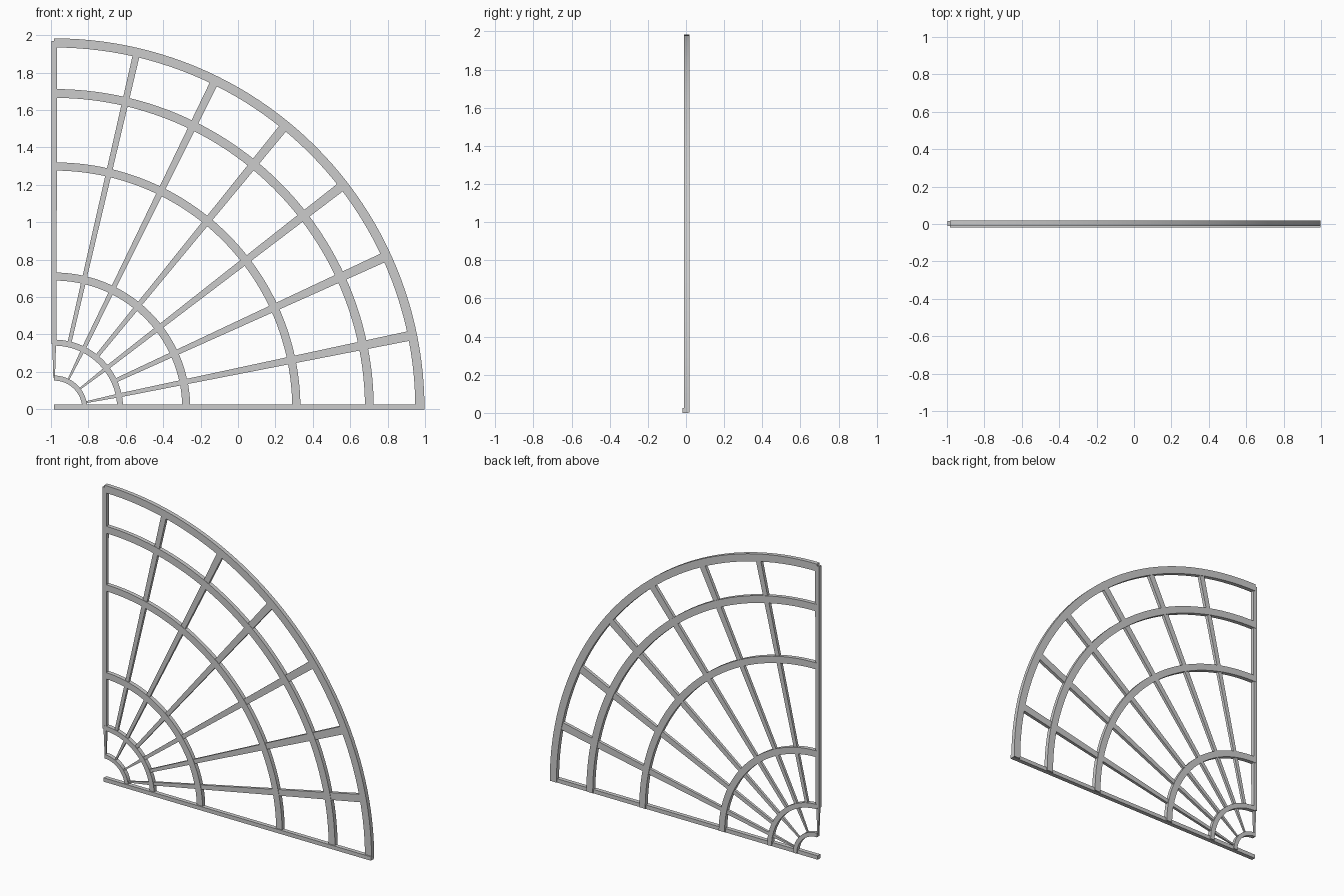
import bpy, bmesh
from math import sin, cos, pi, radians

if "Cube" in bpy.data.objects:
    bpy.data.objects.remove(bpy.data.objects["Cube"])

CX, CZ = -0.983, 0.003          # hub of the fan
Y_FRONT, Y_BACK = -0.01, 0.018  # depth of the rings


def sweep(name, sections, smooth=False):
    """Join a row of four-cornered cross-sections into a closed bar."""
    bm = bmesh.new()
    rows = [[bm.verts.new(p) for p in s] for s in sections]
    for a, b in zip(rows, rows[1:]):
        for i in range(4):
            j = (i + 1) % 4
            bm.faces.new((a[i], a[j], b[j], b[i]))
    bm.faces.new(rows[0])
    bm.faces.new(rows[-1])
    bmesh.ops.recalc_face_normals(bm, faces=bm.faces)
    mesh = bpy.data.meshes.new(name)
    bm.to_mesh(mesh)
    bm.free()
    obj = bpy.data.objects.new(name, mesh)
    bpy.context.collection.objects.link(obj)
    if smooth:
        bpy.ops.object.select_all(action='DESELECT')
        obj.select_set(True)
        bpy.context.view_layer.objects.active = obj
        bpy.ops.object.shade_smooth_by_angle(angle=radians(30))
    return obj


def ring(name, r0, r1, steps=48):
    """Quarter-circle band around the hub."""
    rows = []
    for k in range(steps + 1):
        a = pi / 2 * k / steps
        rows.append([(CX + r * sin(a), y, CZ + r * cos(a))
                     for r, y in ((r0, Y_FRONT), (r1, Y_FRONT),
                                  (r1, Y_BACK), (r0, Y_BACK))])
    sweep(name, rows, smooth=True)


def spoke(name, degrees, ends):
    """Tapered bar; ends holds (radius, width, depth) for each end."""
    a = radians(degrees)
    rows = []
    for r, w, d in ends:
        rows.append([(CX + r * sin(a) + s * w / 2 * cos(a), 0.003 + t * d / 2,
                      CZ + r * cos(a) - s * w / 2 * sin(a))
                     for s, t in ((-1, -1), (1, -1), (1, 1), (-1, 1))])
    sweep(name, rows)


# Concentric rings
for i, (r0, r1) in enumerate([(0.150, 0.177), (0.337, 0.369), (0.685, 0.728),
                              (1.273, 1.317), (1.662, 1.709), (1.931, 1.980)]):
    ring(f"ring_{i + 1}", r0, r1)

# Upright edge post
spoke("upright_post", 0, [(0.345, 0.027, 0.025), (1.965, 0.029, 0.025)])

# Spokes, widening outwards
for i, width in enumerate([0.037, 0.043, 0.047, 0.050, 0.052, 0.052], 1):
    spoke(f"spoke_{i}", 13.07 * i, [(0.35, 0.021, 0.017), (1.945, width, 0.022)])

# Thin inner tips on every other spoke
for i in (0, 2, 4, 6):
    spoke(f"inner_tip_{i}", 13.07 * i, [(0.165, 0.009, 0.009), (0.36, 0.021, 0.017)])

# Base bar
sweep("base_bar", [[(x, -0.018, 0), (x, 0.010, 0), (x, 0.010, 0.026), (x, -0.018, 0.026)]
                   for x in (-0.983, 0.997)])
